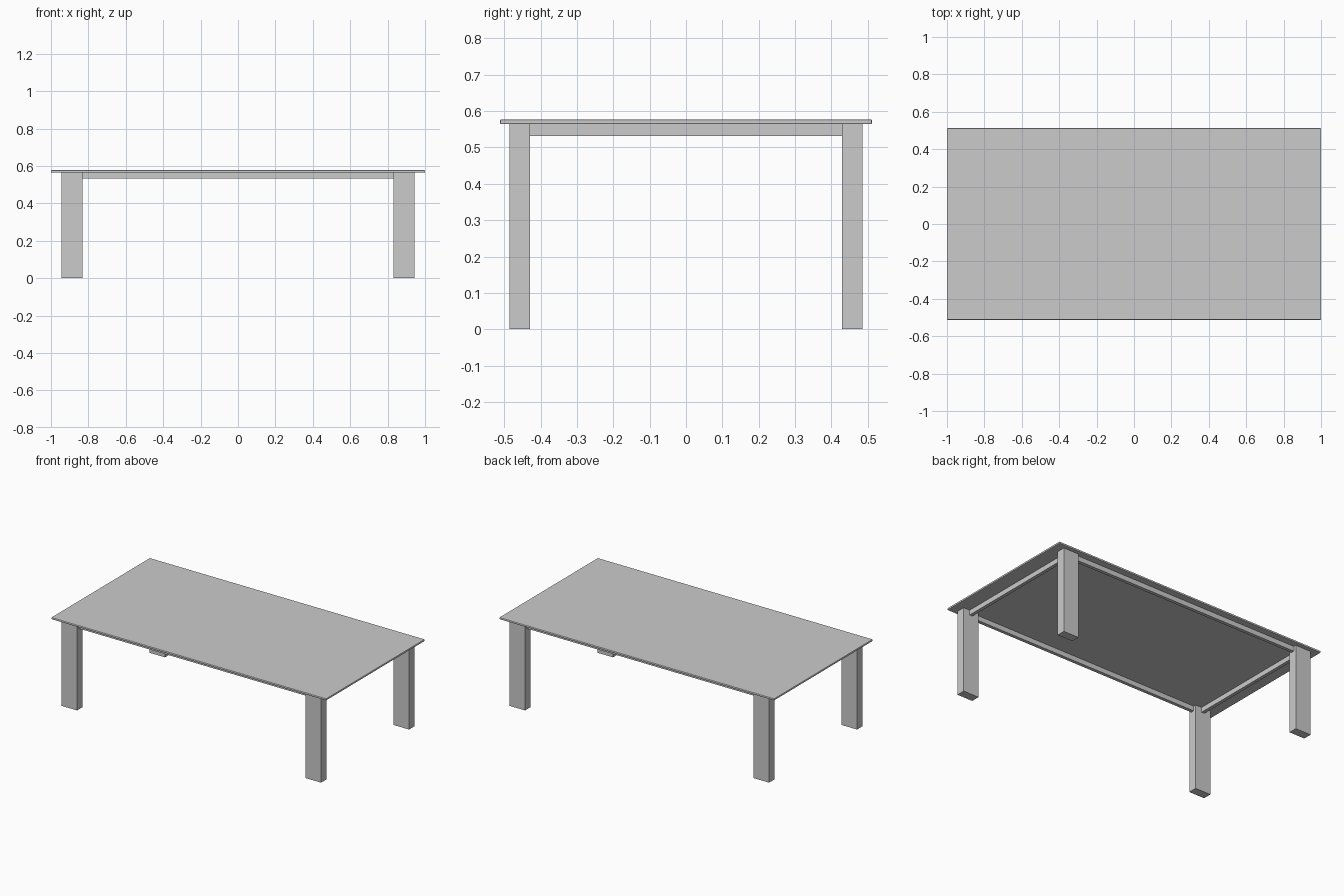
import bpy

if "Cube" in bpy.data.objects:
    bpy.data.objects.remove(bpy.data.objects["Cube"])

TOP_Z, HEIGHT = 0.564, 0.577
LEG_X, LEG_Y = 0.8875, 0.457      # leg centres
LEG_W, LEG_D = 0.113, 0.057       # leg section
RAIL_H, RAIL_T = 0.032, 0.022


def box(name, centre, size):
    bpy.ops.mesh.primitive_cube_add(size=1, location=centre)
    obj = bpy.context.object
    obj.name = name
    obj.scale = size
    bpy.ops.object.transform_apply(location=False, rotation=False, scale=True)
    return obj


# Table top with slightly eased edges
top = box("table_top", (0, 0, (TOP_Z + HEIGHT) / 2), (2.0, 1.024, HEIGHT - TOP_Z))
bevel = top.modifiers.new("eased_edges", 'BEVEL')
bevel.width = 0.004
bevel.segments = 2

# Four rectangular legs
for sx, side in ((-1, "left"), (1, "right")):
    for sy, end in ((-1, "front"), (1, "back")):
        box(f"{end}_{side}_leg", (sx * LEG_X, sy * LEG_Y, TOP_Z / 2),
            (LEG_W, LEG_D, TOP_Z))

# Apron rails spanning between the legs
rail_z = TOP_Z - RAIL_H / 2
for s, end, side in ((-1, "front", "left"), (1, "back", "right")):
    box(f"{end}_rail", (0, s * LEG_Y, rail_z),
        (2 * LEG_X - LEG_W, RAIL_T, RAIL_H))
    box(f"{side}_rail", (s * LEG_X, 0, rail_z),
        (RAIL_T, 2 * LEG_Y - LEG_D, RAIL_H))
